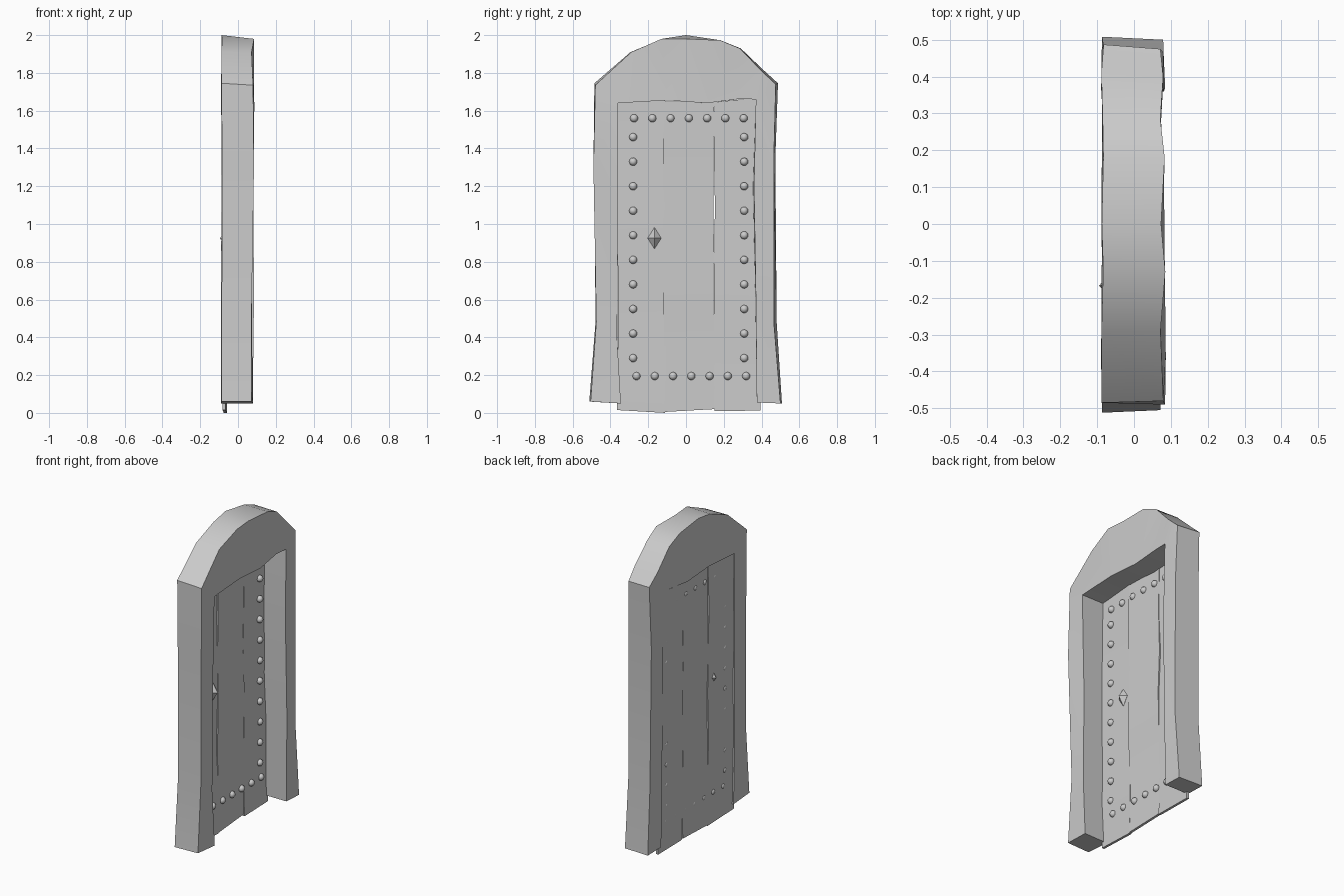
import bpy, bmesh, math, random
from mathutils import Matrix

if "Cube" in bpy.data.objects:
    bpy.data.objects.remove(bpy.data.objects["Cube"])
random.seed(4)


def finish(name, bm, angle=40):
    bmesh.ops.recalc_face_normals(bm, faces=bm.faces)
    me = bpy.data.meshes.new(name)
    bm.to_mesh(me)
    bm.free()
    ob = bpy.data.objects.new(name, me)
    bpy.context.collection.objects.link(ob)
    bpy.ops.object.select_all(action='DESELECT')
    ob.select_set(True)
    bpy.context.view_layer.objects.active = ob
    bpy.ops.object.shade_smooth_by_angle(angle=math.radians(angle))
    return ob


# Stone arch: front outline (y, z) and the small shifts of the back outline
front = [(-.505, .06), (-.475, .48), (-.49, 1.3), (-.48, 1.735), (-.29, 1.91),
         (-.13, 1.98), (0, 1.98), (.18, 1.973), (.285, 1.93), (.40, 1.81),
         (.475, 1.74), (.465, 1.35), (.465, .48), (.50, .05),
         (.375, .055), (.37, .6), (.36, 1.2), (.37, 1.66), (.28, 1.662),
         (.11, 1.64), (-.1, 1.655), (-.36, 1.64), (-.36, 1.0), (-.365, .4), (-.345, .05)]
shift = {0: (-.007, 0), 3: (-.005, .01), 6: (0, .02), 9: (.01, .005),
         10: (.012, .005), 11: (.008, 0), 12: (.015, 0), 13: (.008, 0)}
bm = bmesh.new()
fv, bv = [], []
for i, (y, z) in enumerate(front):
    dy, dz = shift.get(i, (random.uniform(-.006, .006), 0))
    fv.append(bm.verts.new((random.uniform(.07, .088), y, z)))
    bv.append(bm.verts.new((random.uniform(-.09, -.082), y + dy, z + dz)))
n = len(front)
caps = [bm.faces.new(fv), bm.faces.new(bv[::-1])]
for i in range(n):
    j = (i + 1) % n
    bm.faces.new((fv[i], bv[i], bv[j], fv[j]))
bmesh.ops.recalc_face_normals(bm, faces=bm.faces)
bmesh.ops.triangulate(bm, faces=caps)
finish("arch_frame", bm)


# Warped door planks
def plank(name, left, right, bottom, top, x):
    bm = bmesh.new()
    rows = []
    for k in range(7):
        t = k / 6
        dx = random.uniform(-.004, .004)
        tw = random.uniform(-.004, .004)
        dy = random.uniform(-.005, .005) if 0 < k < 6 else 0
        ring = []
        for s, y in ((0, left), (1, right)):
            z = bottom[s] + (top[s] - bottom[s]) * t
            xx = x + dx + (tw if s else -tw)
            ring.append((bm.verts.new((xx + .008, y + dy, z)),
                         bm.verts.new((xx - .008, y + dy, z))))
        rows.append((ring[0][0], ring[1][0], ring[1][1], ring[0][1]))
    for a, b in zip(rows, rows[1:]):
        for i in range(4):
            j = (i + 1) % 4
            bm.faces.new((a[i], a[j], b[j], b[i]))
    bm.faces.new(rows[0])
    bm.faces.new(rows[-1])
    finish(name, bm)


plank("left_plank", -.365, -.11, (.015, .0), (1.64, 1.655), -.072)
plank("middle_plank", -.115, .15, (.005, .02), (1.65, 1.645), -.069)
plank("right_plank", .15, .395, (.01, .012), (1.645, 1.67), -.074)

# Round studs around the door edge
spots = [(y, .29 + .13 * k) for y in (-.28, .308) for k in range(10)]
spots += [(-.275 + .0967 * k, 1.56) for k in range(7)]
spots += [(-.262 + .0967 * k, .195) for k in range(7)]
bm = bmesh.new()
for y, z in spots:
    bmesh.ops.create_uvsphere(bm, u_segments=12, v_segments=8, radius=.021,
                              matrix=Matrix.Translation((-.063, y, z)))
finish("studs", bm, 60)

# Diamond-shaped handle
bm = bmesh.new()
bmesh.ops.create_uvsphere(bm, u_segments=4, v_segments=2, radius=1,
                          matrix=Matrix.Translation((-.06, -.167, .925))
                          @ Matrix.Diagonal((.035, .036, .057, 1)))
finish("diamond_handle", bm, 20)
